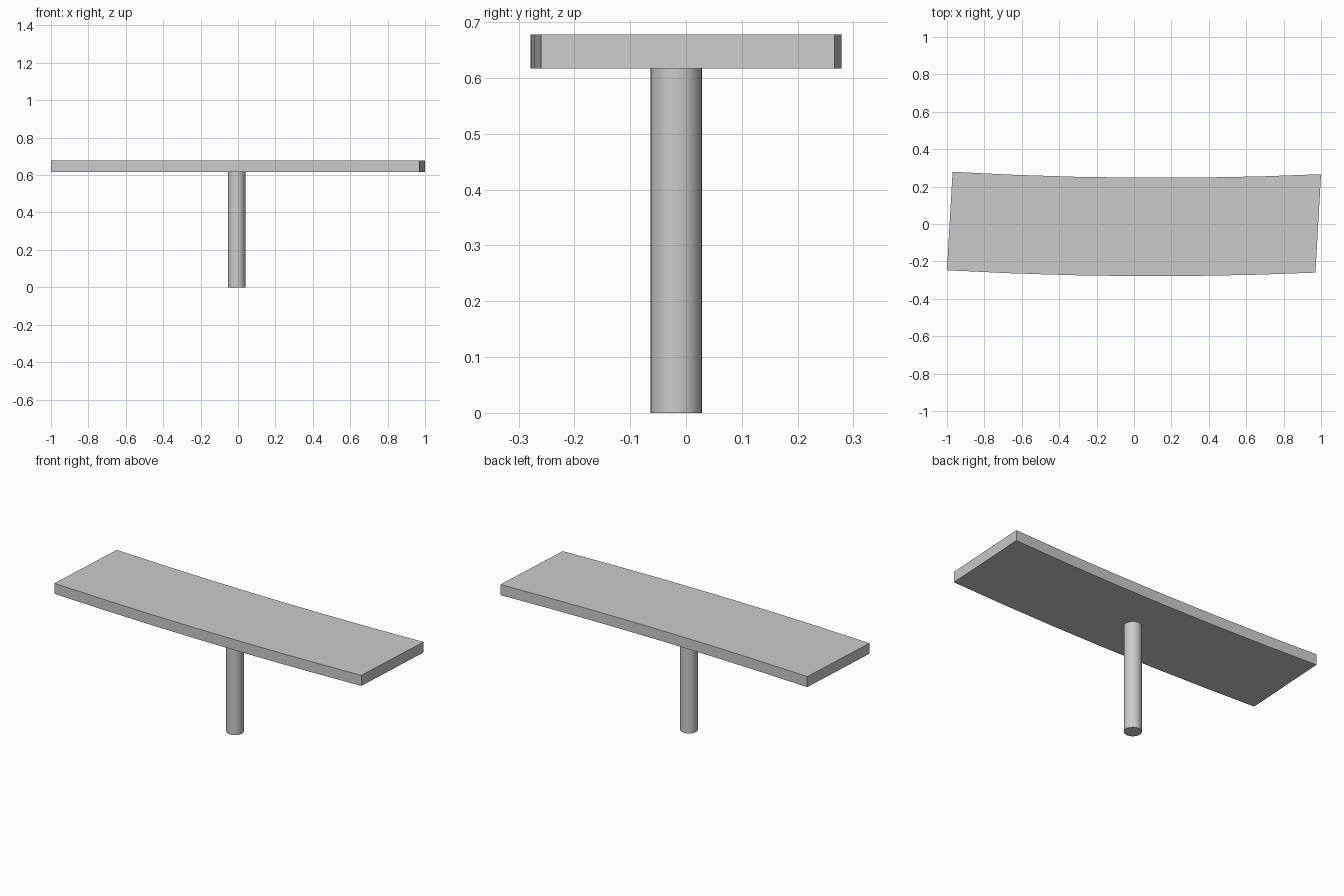
import bpy, bmesh

if "Cube" in bpy.data.objects:
    bpy.data.objects.remove(bpy.data.objects["Cube"])

Z0, Z1 = 0.617, 0.678
SEGS = 6


def back_edge(u):
    # gently bowed long edge, u runs -1..1
    return (0.015 + 0.985 * u, 0.2725 - 0.0065 * u + 0.025 * (u * u - 1))


# Curved slab: bowed back edge repeated as the front edge, then extruded
back = [back_edge(-1 + 2 * i / SEGS) for i in range(SEGS + 1)]
front = [(x - 0.03, y - 0.526) for x, y in back]
bm = bmesh.new()
rows = [[[bm.verts.new((x, y, z)) for x, y in line] for line in (front, back)]
        for z in (Z0, Z1)]
outlines = [f + b[::-1] for f, b in rows]
bm.faces.new(outlines[0][::-1])
bm.faces.new(outlines[1])
n = len(outlines[0])
for i in range(n):
    j = (i + 1) % n
    bm.faces.new((outlines[0][i], outlines[0][j], outlines[1][j], outlines[1][i]))
bmesh.ops.recalc_face_normals(bm, faces=bm.faces)
mesh = bpy.data.meshes.new("table_top")
bm.to_mesh(mesh)
bm.free()
top = bpy.data.objects.new("table_top", mesh)
bpy.context.collection.objects.link(top)

# Round support post
bpy.ops.mesh.primitive_cylinder_add(vertices=32, radius=0.046, depth=Z0,
                                    location=(-0.007, -0.0175, Z0 / 2))
post = bpy.context.object
post.name = "support_post"
bpy.ops.object.shade_smooth_by_angle()
